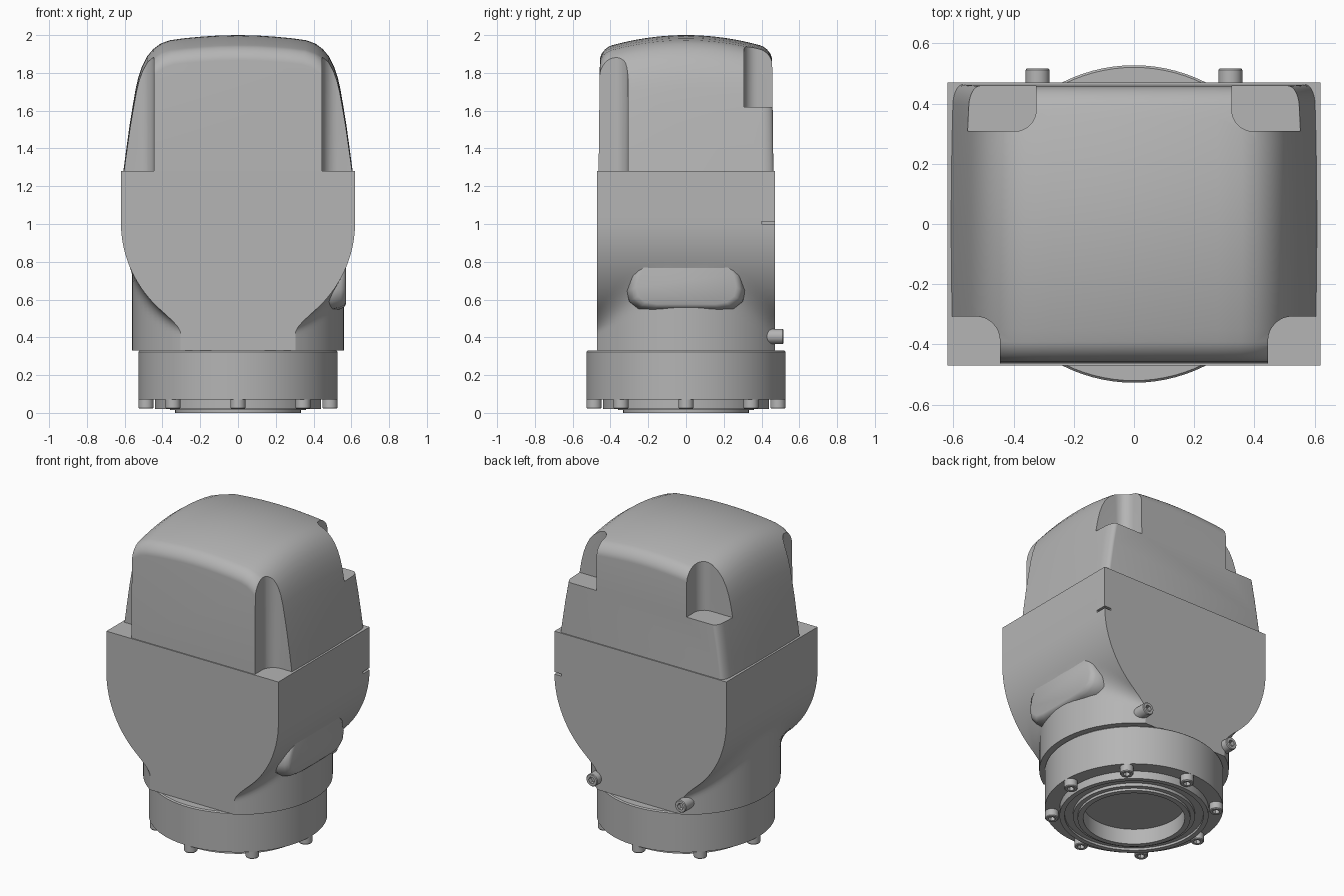
import bpy, bmesh
from math import sin, cos, pi, sqrt, radians
from mathutils import Matrix

cube = bpy.data.objects.get("Cube")
if cube:
    bpy.data.objects.remove(cube)

grey = bpy.data.materials.new("plain grey")
grey.use_nodes = True
colour = (0.46, 0.46, 0.46, 1)
grey.diffuse_color = colour
grey.node_tree.nodes["Principled BSDF"].inputs["Base Color"].default_value = colour


def loft(name, rings, matrix=None):
    """Skin closed rings of equal length and cap both ends."""
    bm = bmesh.new()
    rows = [[bm.verts.new(p) for p in ring] for ring in rings]
    n = len(rows[0])
    for a, b in zip(rows, rows[1:]):
        for i in range(n):
            j = (i + 1) % n
            bm.faces.new((a[i], a[j], b[j], b[i]))
    bm.faces.new(rows[0])
    bm.faces.new(rows[-1])
    if matrix:
        bm.transform(matrix)
    bmesh.ops.recalc_face_normals(bm, faces=bm.faces)
    mesh = bpy.data.meshes.new(name)
    bm.to_mesh(mesh)
    bm.free()
    mesh.materials.append(grey)
    obj = bpy.data.objects.new(name, mesh)
    bpy.context.collection.objects.link(obj)
    return obj


def select(obj):
    bpy.ops.object.select_all(action='DESELECT')
    obj.select_set(True)
    bpy.context.view_layer.objects.active = obj


def smooth(obj, angle=32):
    select(obj)
    bpy.ops.object.shade_smooth_by_angle(angle=radians(angle))


def cut(obj, cutter):
    select(obj)
    mod = obj.modifiers.new("cut", 'BOOLEAN')
    mod.operation = 'DIFFERENCE'
    mod.solver = 'EXACT'
    mod.object = cutter
    bpy.ops.object.modifier_apply(modifier=mod.name)
    bpy.data.objects.remove(cutter)


def circle(r, z, n):
    return [(r * cos(2 * pi * i / n), r * sin(2 * pi * i / n), z) for i in range(n)]


def prism(name, outline, z0, z1):
    return loft(name, [[(x, y, z) for x, y in outline] for z in (z0, z1)])


# Housing: round-bottomed block blended into a flat-sided neck
DEPTH, NECK, ROUND, MID = 0.47, 0.56, 0.62, 1.01


def half_width(y, z):
    neck = sqrt(NECK ** 2 - y * y)
    drop = max(MID - z, 0)
    block = sqrt(max(ROUND ** 2 - drop ** 2, 0))
    k = 0.2 * abs(y) + 0.01
    h = max(k - abs(neck - block), 0)
    return max(neck, block) + h * h / (4 * k) * (drop > 0)


ys = [DEPTH * sin(pi / 2 * (i / 14 - 1)) for i in range(29)]
zs = [0.33 + (MID - 0.33) * i / 40 for i in range(41)] + [1.28]
rings = []
for z in zs:
    side = [(half_width(y, z), y, z) for y in ys]
    rings.append(side + [(-x, y, z) for x, y, z in reversed(side)])
housing = loft("housing", rings)
cut(housing, prism("slit_cutter", [(0.57, 0.4), (0.7, 0.4), (0.7, 0.5), (0.57, 0.5)], 1.0, 1.014))
smooth(housing)

# Raised pad on the left side of the neck
pad_outline = [(0.23, 0.775), (0.265, 0.73), (0.28, 0.66), (0.268, 0.61), (0.225, 0.575), (0.16, 0.565)]
pad_outline += [(-y, z) for y, z in reversed(pad_outline)]
rings = []
for x, s in ((0.4, 1.14), (0.5, 1.12), (0.545, 1.07), (0.563, 1.02), (0.571, 0.95)):
    rings.append([(x, y * s, 0.775 - (0.775 - z) * s) for y, z in pad_outline])
smooth(loft("side_pad", rings), 50)

# Hood: crowned and rounded cover
BASE, HALF, EDGE = 1.28, 0.463, 0.065
half = [(0.607, 1.28), (0.591, 1.4), (0.573, 1.53), (0.555, 1.64), (0.541, 1.72), (0.527, 1.78),
        (0.508, 1.835), (0.483, 1.885), (0.45, 1.925), (0.41, 1.955), (0.36, 1.973),
        (0.28, 1.984), (0.19, 1.992), (0.1, 1.998), (0, 2.0)]
profile = half + [(-x, z) for x, z in reversed(half[:-1])]
inner = HALF - EDGE
stations = [inner * i / 10 for i in range(-10, 11)]
rim = [inner + EDGE * sin(pi / 2 * i / 8) for i in range(1, 9)]
rings = []
for y in [-r for r in reversed(rim)] + stations + rim:
    t = min(max((abs(y) - inner) / EDGE, 0), 1)
    dip = 1 - sqrt(1 - t * t)
    f = (2 - 0.34 * y * y - 0.06 * dip - BASE) / (2 - BASE)
    ring = []
    for x, z in profile:
        up = (z - BASE) * f
        wide = (1 - 0.06 * y * y) * (1 - 0.05 * dip)
        ring.append((x * wide, y * (1 - 0.025 * up), BASE + up))
    rings.append(ring)
hood = loft("hood", rings)


# Corner recesses, with a rounded inner corner
def recess(x, y, r, sx, sy, z0):
    arc = [(x + r - r * cos(a), y + r - r * sin(a)) for a in [pi / 2 * i / 8 for i in range(9)]]
    outline = [(x, 0.7)] + arc + [(0.8, y), (0.8, 0.7)]
    return prism("recess_cutter", [(sx * px, sy * py) for px, py in outline], z0, 2.2)


for sx in (-1, 1):
    cut(hood, recess(0.445, 0.307, 0.08, sx, -1, 1.2))
    cut(hood, recess(0.325, 0.308, 0.07, sx, 1, 1.62))
smooth(hood)

# Round flange with stepped underside and a shallow bore
steps = [(0.52, 0.33), (0.527, 0.323), (0.527, 0.07), (0.44, 0.07), (0.44, 0.02), (0.41, 0.02),
         (0.41, 0.035), (0.36, 0.035), (0.36, 0.015), (0.333, 0.015), (0.333, 0), (0.3, 0), (0.3, 0.1)]
smooth(loft("flange", [circle(r, z, 96) for r, z in steps]))


# Cap screws with hexagonal sockets
def screw(name, matrix):
    def hexagon(z):
        ring = []
        for i in range(24):
            a = 2 * pi * i / 24
            r = 0.019 / cos(a % (pi / 3) - pi / 6)
            ring.append((r * cos(a), r * sin(a), z))
        return ring
    rings = [circle(r, z, 24) for r, z in ((0.04, -0.05), (0.04, 0.041), (0.036, 0.046))]
    smooth(loft(name, rings + [hexagon(0.046), hexagon(0.02)], matrix))


for i in range(8):
    a = i * pi / 4
    screw("flange_screw", Matrix.Translation((0.487 * cos(a), 0.487 * sin(a), 0.068)) @ Matrix.Rotation(pi, 4, 'X'))
for sx in (-1, 1):
    screw("back_screw", Matrix.Translation((sx * 0.32, 0.47, 0.405)) @ Matrix.Rotation(-pi / 2, 4, 'X'))
